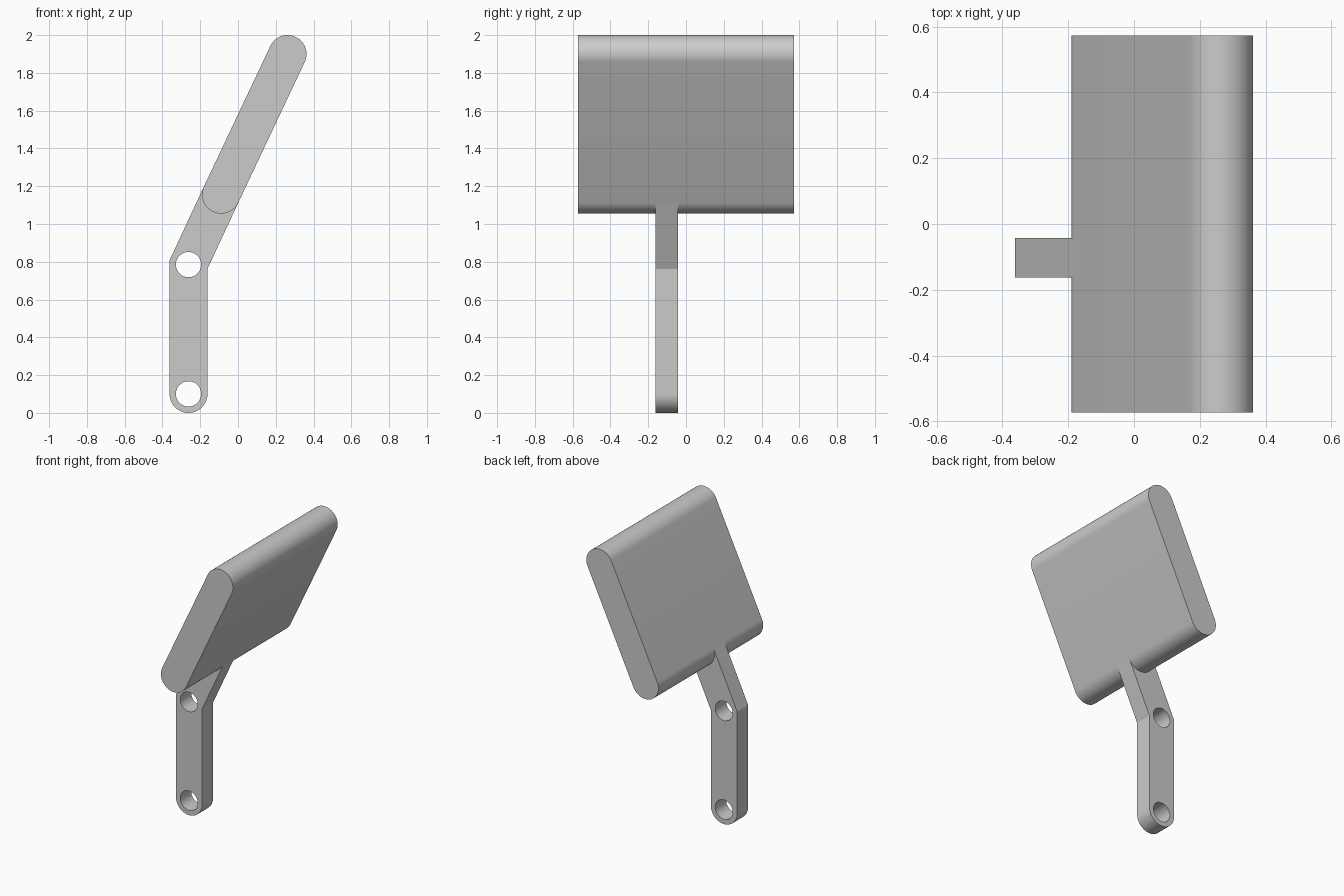
import bpy
import bmesh
from math import pi, radians, tan, atan2
from mathutils import Matrix, Vector

cube = bpy.data.objects.get("Cube")
if cube:
    bpy.data.objects.remove(cube)

# Single plain grey
grey = bpy.data.materials.new("plain_grey")
grey.use_nodes = True
colour = (0.6, 0.6, 0.6, 1)
grey.diffuse_color = colour
grey.node_tree.nodes["Principled BSDF"].inputs["Base Color"].default_value = colour

RADIUS = 0.1005
HOLE_RADIUS = 0.067
FOOT = Vector((-0.262, 0.1005))
BEND = Vector((-0.262, 0.785))
PANEL_LOW = Vector((-0.0895, 1.1555))
PANEL_TOP = Vector((0.262, 1.8995))


def arc(centre, radius, start, sweep, steps):
    """Points along an arc, counter-clockwise."""
    return [centre + Vector((radius, 0)) @ Matrix.Rotation(-start - sweep * i / steps, 2)
            for i in range(steps + 1)]


def plate(name, loops, y_centre, depth):
    """Extrude a side profile, with any holes, along y."""
    curve = bpy.data.curves.new(name, "CURVE")
    curve.dimensions = "2D"
    curve.fill_mode = "BOTH"
    curve.extrude = depth / 2
    for loop in loops:
        spline = curve.splines.new("POLY")
        spline.points.add(len(loop) - 1)
        for point, co in zip(spline.points, loop):
            point.co = (co.x, co.y, 0, 1)
        spline.use_cyclic_u = True
    temp = bpy.data.objects.new(name + "_profile", curve)
    bpy.context.collection.objects.link(temp)
    bpy.context.view_layer.update()
    mesh = bpy.data.meshes.new_from_object(
        temp.evaluated_get(bpy.context.evaluated_depsgraph_get()))
    bpy.data.objects.remove(temp)

    # Weld caps to walls and stand the profile upright
    bm = bmesh.new()
    bm.from_mesh(mesh)
    bmesh.ops.remove_doubles(bm, verts=bm.verts, dist=0.0001)
    bm.transform(Matrix.Translation((0, y_centre, 0)) @ Matrix.Rotation(pi / 2, 4, "X"))
    bmesh.ops.recalc_face_normals(bm, faces=bm.faces)
    bm.to_mesh(mesh)
    bm.free()
    mesh.materials.clear()
    mesh.materials.append(grey)
    mesh.name = name
    obj = bpy.data.objects.new(name, mesh)
    bpy.context.collection.objects.link(obj)
    bpy.ops.object.select_all(action="DESELECT")
    obj.select_set(True)
    bpy.context.view_layer.objects.active = obj
    bpy.ops.object.shade_smooth_by_angle(angle=radians(20))


# Leaning panel with rounded top and bottom edges
lean = PANEL_TOP - PANEL_LOW
angle = atan2(lean.y, lean.x)
panel = (arc(PANEL_TOP, RADIUS, angle - pi / 2, pi, 32)
         + arc(PANEL_LOW, RADIUS, angle + pi / 2, pi, 32))
plate("panel", [panel], 0, 1.146)

# Bent arm: round foot, mitred bend, end buried in the panel
side = Vector((lean.y, -lean.x)).normalized() * RADIUS
mitre = Vector((RADIUS, -RADIUS * tan((pi / 2 - angle) / 2)))
arm = (arc(FOOT, RADIUS, pi, pi, 32)
       + [BEND + mitre, PANEL_LOW + side, PANEL_LOW - side, BEND - mitre])
holes = [arc(c, HOLE_RADIUS, 0, 2 * pi, 40)[:-1] for c in (FOOT, BEND)]
plate("arm", [arm] + holes, -0.102, 0.12)
